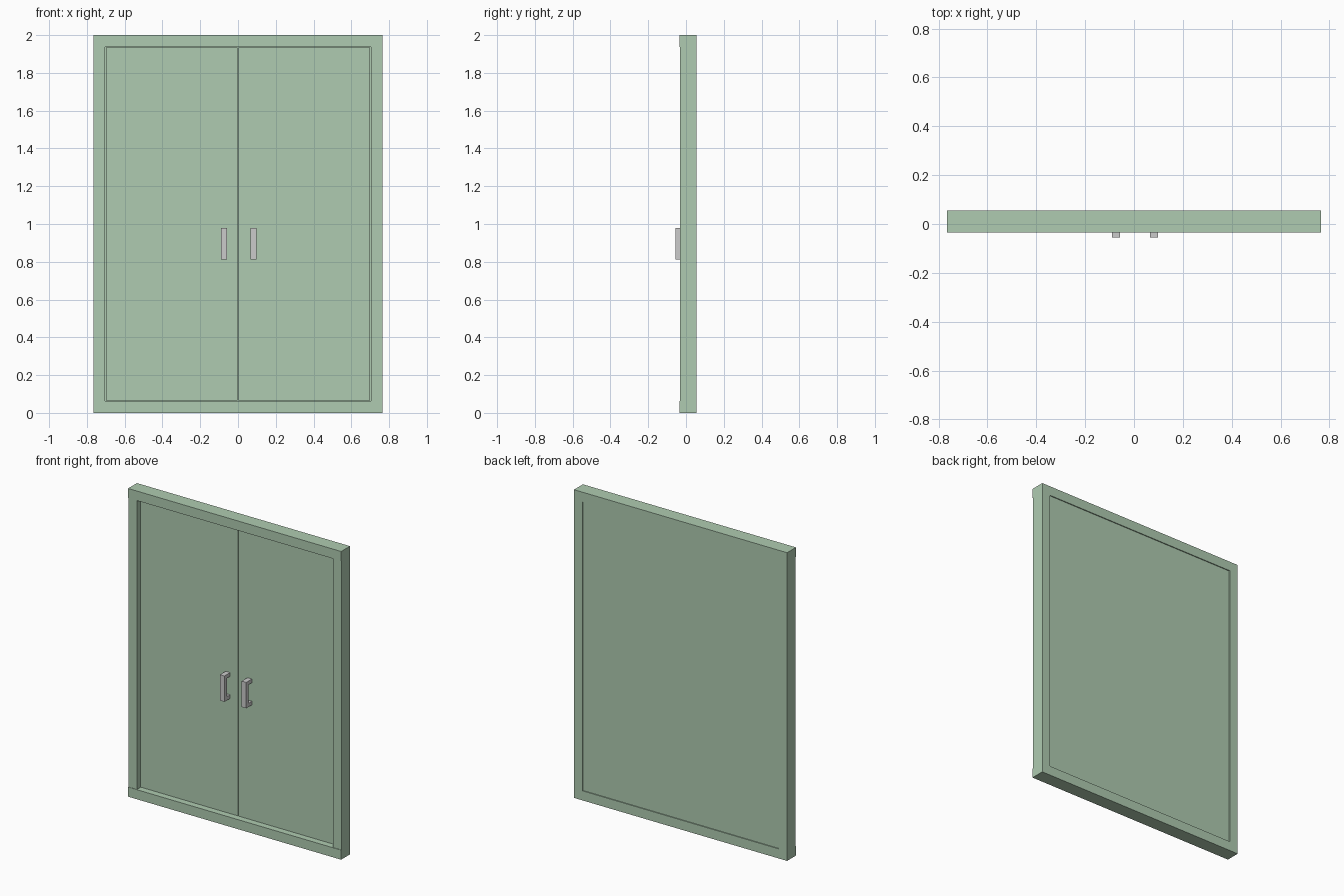
import bpy, bmesh
from mathutils import Matrix, Vector

if "Cube" in bpy.data.objects:
    bpy.data.objects.remove(bpy.data.objects["Cube"])

green = bpy.data.materials.new("pale_green")
green.diffuse_color = (0.43, 0.6, 0.44, 1)
green.use_nodes = True
green.node_tree.nodes["Principled BSDF"].inputs["Base Color"].default_value = green.diffuse_color

W, H = 0.765, 2.0           # half width, height
T = 0.062                   # frame member width
F, B = -0.035, 0.056        # frame front and back
DOOR = 0.002                # door front face
GAP = 0.003


def box(name, x, y, z, mat=None):
    """Box from (min, max) pairs along each axis."""
    lo, hi = map(Vector, zip(x, y, z))
    bm = bmesh.new()
    bmesh.ops.create_cube(bm, size=1, matrix=Matrix.Translation((lo + hi) / 2)
                          @ Matrix.Diagonal((*(hi - lo), 1)))
    mesh = bpy.data.meshes.new(name)
    bm.to_mesh(mesh)
    bm.free()
    if mat:
        mesh.materials.append(mat)
    ob = bpy.data.objects.new(name, mesh)
    bpy.context.collection.objects.link(ob)
    return ob


def span(side, a, b):
    return sorted((side * a, side * b))


def handle(name, x0, x1):
    """Bracket-shaped pull extruded across its width."""
    f, g, d = -0.056, -0.032, DOOR
    z0, z1, t = 0.812, 0.98, 0.024
    profile = [(d, z0), (f, z0), (f, z1), (d, z1), (d, z1 - t),
               (g, z1 - t), (g, z0 + t), (d, z0 + t)]
    bm = bmesh.new()
    face = bm.faces.new([bm.verts.new((x0, y, z)) for y, z in profile])
    ext = bmesh.ops.extrude_face_region(bm, geom=[face])
    verts = [v for v in ext["geom"] if isinstance(v, bmesh.types.BMVert)]
    bmesh.ops.translate(bm, verts=verts, vec=(x1 - x0, 0, 0))
    bmesh.ops.recalc_face_normals(bm, faces=bm.faces)
    mesh = bpy.data.meshes.new(name)
    bm.to_mesh(mesh)
    bm.free()
    bpy.context.collection.objects.link(bpy.data.objects.new(name, mesh))


# Frame rails run full width, side jambs sit between them slightly set back
box("top_rail", (-W, W), (F, B), (H - T, H), green)
box("bottom_rail", (-W, W), (F, B), (0, T), green)
for side, label in ((-1, "left"), (1, "right")):
    box(label + "_jamb", span(side, W - T, W), (F + 0.003, B), (T, H - T), green)
    # Door leaf with a thin reveal all round
    box(label + "_door", span(side, GAP, W - T - GAP), (DOOR, 0.042),
        (T + GAP, H - T - GAP), green)

# Single panel closing the back
box("back_panel", (T - W, W - T), (0.042, B - 0.006), (T, H - T), green)

handle("left_handle", -0.09, -0.058)
handle("right_handle", 0.066, 0.098)
